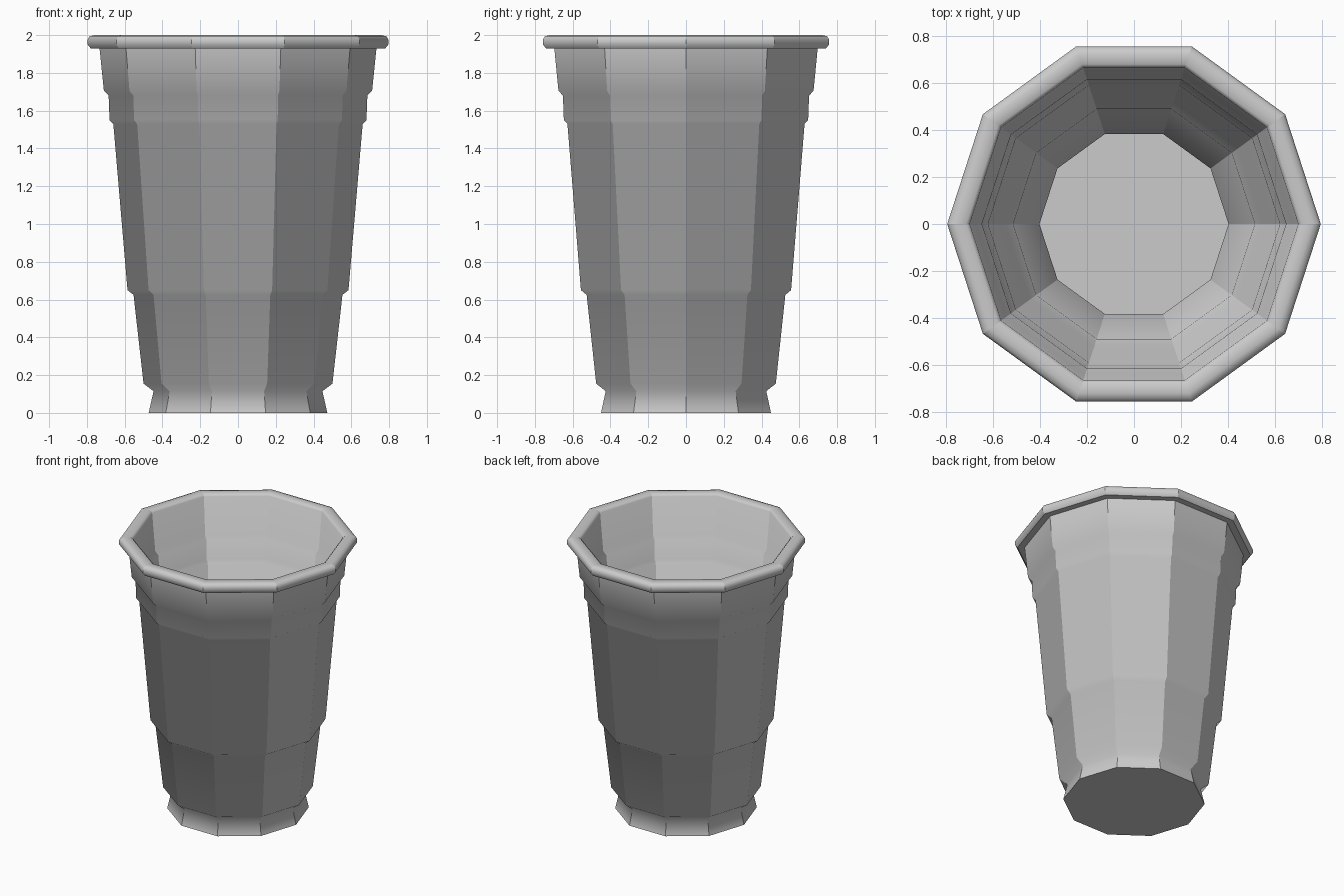
import bpy, bmesh
from math import cos, sin, tau

if "Cube" in bpy.data.objects:
    bpy.data.objects.remove(bpy.data.objects["Cube"])

SIDES = 10

# Cross-section (radius, height): outer wall up, over the rim, down the inner wall
outer = [(0.473, 0), (0.447, 0.115), (0.50, 0.155), (0.553, 0.625), (0.585, 0.65),
         (0.66, 1.53), (0.68, 1.55), (0.685, 1.68), (0.71, 1.705), (0.733, 1.93)]
rim = [(0.78, 1.93), (0.796, 1.95), (0.796, 1.977), (0.785, 1.994), (0.76, 2.0),
       (0.715, 2.0), (0.70, 1.985)]
inner = [(0.675, 1.71), (0.648, 1.685), (0.643, 1.55), (0.622, 1.53), (0.548, 0.655),
         (0.515, 0.63), (0.463, 0.175), (0.403, 0.125), (0.43, 0.03)]
profile = outer + rim + inner
# Rings that stay crisp: base, under the rim, floor
crisp = {0, len(outer) - 1, len(outer), len(profile) - 1}

# Ten-sided cup as a lathed profile
bm = bmesh.new()
rings = [[bm.verts.new((r * cos(tau * i / SIDES), r * sin(tau * i / SIDES), z))
          for i in range(SIDES)] for r, z in profile]
for a, b in zip(rings, rings[1:]):
    for i in range(SIDES):
        j = (i + 1) % SIDES
        bm.faces.new((a[i], a[j], b[j], b[i]))
# Underside and inner floor
bm.faces.new(rings[0][::-1])
bm.faces.new(rings[-1])
bmesh.ops.recalc_face_normals(bm, faces=bm.faces)

# Smooth along the profile, sharp between the ten panels
for f in bm.faces:
    f.smooth = True
for a, b in zip(rings, rings[1:]):
    for u, v in zip(a, b):
        bm.edges.get((u, v)).smooth = False
for k in crisp:
    for i in range(SIDES):
        bm.edges.get((rings[k][i], rings[k][(i + 1) % SIDES])).smooth = False

mesh = bpy.data.meshes.new("cup")
bm.to_mesh(mesh)
bm.free()
bpy.context.collection.objects.link(bpy.data.objects.new("cup", mesh))
